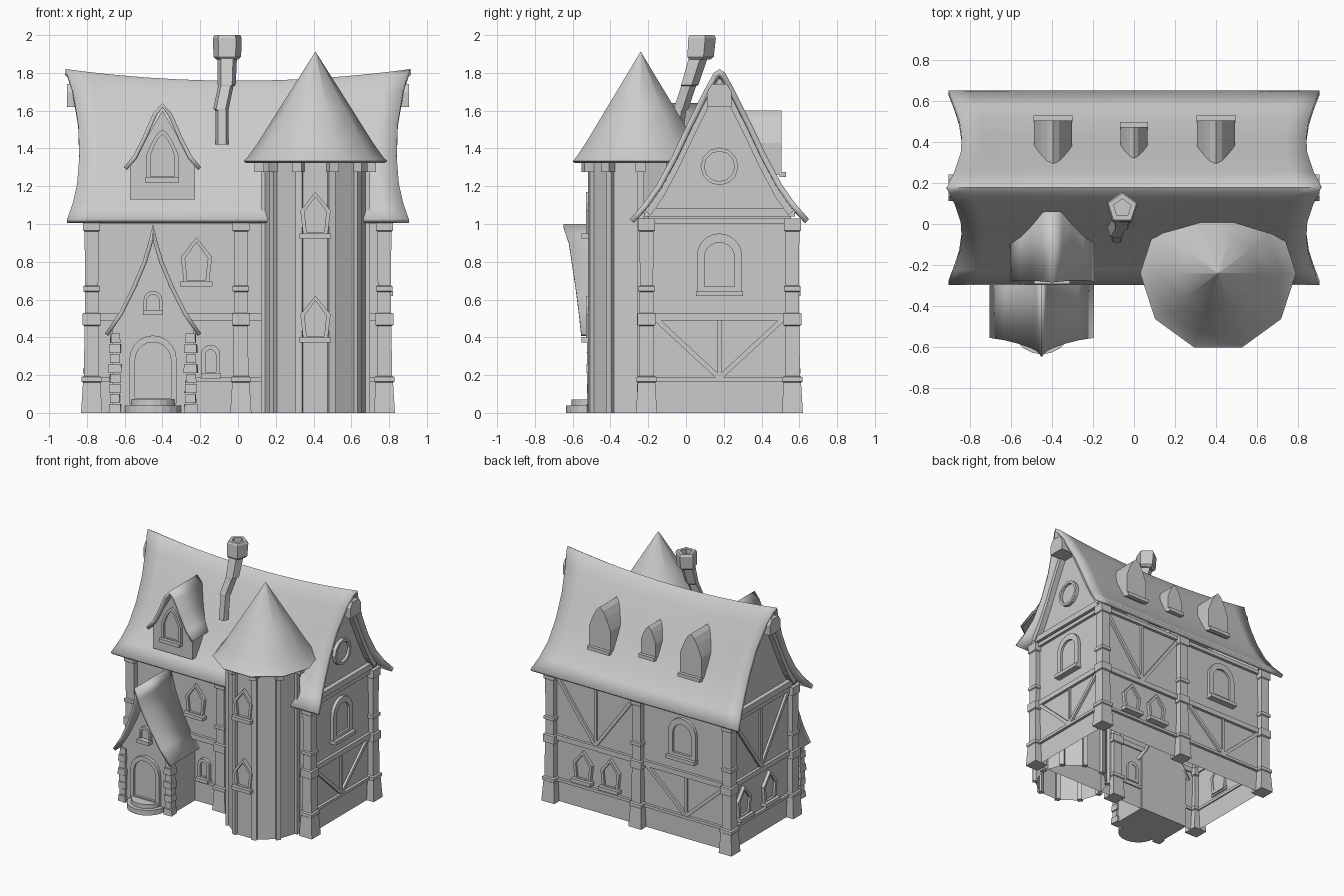
import bpy, bmesh, math, random
from mathutils import Matrix, Vector

if "Cube" in bpy.data.objects:
    bpy.data.objects.remove(bpy.data.objects["Cube"])
random.seed(4)

grey = bpy.data.materials.new("plain_grey")
grey.use_nodes = True
grey.diffuse_color = (0.6, 0.6, 0.6, 1)
grey.node_tree.nodes["Principled BSDF"].inputs["Base Color"].default_value = (0.6, 0.6, 0.6, 1)


def finish(name, bm, smooth=None, recalc=True):
    if recalc:
        bmesh.ops.recalc_face_normals(bm, faces=bm.faces)
    mesh = bpy.data.meshes.new(name)
    bm.to_mesh(mesh)
    bm.free()
    mesh.materials.append(grey)
    ob = bpy.data.objects.new(name, mesh)
    bpy.context.collection.objects.link(ob)
    if smooth:
        bpy.ops.object.select_all(action='DESELECT')
        ob.select_set(True)
        bpy.context.view_layer.objects.active = ob
        bpy.ops.object.shade_smooth_by_angle(angle=math.radians(smooth))
    return ob


def skin(bm, loops, closed=True):
    """Join successive point loops with quads."""
    vs = [[bm.verts.new(p) for p in loop] for loop in loops]
    n = len(vs[0])
    for a, b in zip(vs, vs[1:]):
        for i in range(n if closed else n - 1):
            j = (i + 1) % n
            bm.faces.new((a[i], a[j], b[j], b[i]))
    return vs


def loft(name, rings, n, turn=0.0, caps=True, smooth=None):
    """Polygon sections (x, y, z, radius) joined into a column."""
    bm = bmesh.new()
    angs = [turn + math.tau * i / n for i in range(n)]
    vs = skin(bm, [[(x + r * math.cos(a), y + r * math.sin(a), z) for a in angs] for x, y, z, r in rings])
    if caps:
        bm.faces.new(vs[0])
        bm.faces.new(vs[-1])
    return finish(name, bm, smooth)


def prism(name, M, pts, w0, w1, caps=True):
    bm = bmesh.new()
    vs = skin(bm, [[M @ Vector((u, v, w)) for u, v in pts] for w in (w0, w1)])
    if caps:
        bm.faces.new(vs[0])
        bm.faces.new(vs[1])
    return finish(name, bm)


def frame(name, M, outer, inner, w0, w1):
    bm = bmesh.new()
    loops = [(outer, w0), (outer, w1), (inner, w1), (inner, w0), (outer, w0)]
    skin(bm, [[M @ Vector((u, v, w)) for u, v in pts] for pts, w in loops])
    return finish(name, bm)


def rect(u0, u1, v0, v1):
    return [(u0, v0), (u1, v0), (u1, v1), (u0, v1)]


def bar(name, M, a, b, width, w1):
    """Straight timber between two wall points."""
    a, b = Vector(a), Vector(b)
    s = Vector((a.y - b.y, b.x - a.x)).normalized() * width / 2
    prism(name, M, [a - s, b - s, b + s, a + s], -0.005, w1)


def sheet(name, rows, thick, smooth=40):
    """Roof skin given as rows from one eave to the other, thickened inward."""
    bm = bmesh.new()
    skin(bm, rows, closed=False)
    bmesh.ops.recalc_face_normals(bm, faces=bm.faces)
    bm.faces.ensure_lookup_table()
    if bm.faces[0].normal.z < 0:
        bmesh.ops.reverse_faces(bm, faces=bm.faces)
    ob = finish(name, bm, smooth, recalc=False)
    mod = ob.modifiers.new("thickness", 'SOLIDIFY')
    mod.thickness, mod.offset = thick, -1


def wall_frame(origin, u, w):
    M = Matrix((Vector(u), Vector((0, 0, 1)), Vector(w))).transposed().to_4x4()
    M.translation = origin
    return M


def outline(kind, u, v, w, h):
    """Window outline standing on height v."""
    if kind == "pent":
        return [(u - .4*w, v), (u + .4*w, v), (u + .5*w, v + .58*h), (u, v + h), (u - .5*w, v + .58*h)]
    n, r = 10, w / 2
    rise = r if kind == "arch" else .5 * h
    top = []
    for i in range(n + 1):
        t = math.pi * i / n
        bump = math.sin(t) if kind == "arch" else 1 - abs(math.cos(t)) ** 1.6
        top.append((u + r * math.cos(t), v + h - rise + rise * bump))
    return [(u - r, v), (u + r, v)] + top


def window(name, M, kind, u, v, w, h, t=0.022, out=0.025, sill=True):
    inner = outline(kind, u, v + t, w - 2 * t, h - 2.2 * t)
    frame(name + "_frame", M, outline(kind, u, v, w, h), inner, -0.02, out)
    prism(name + "_pane", M, inner, -0.015, out * 0.3)
    if sill:
        prism(name + "_sill", M, rect(u - .52*w, u + .52*w, v - .012, v + .016), -0.01, out + 0.025)


# Wall planes: u runs along the wall, v is up, w points outward
CY, HX, HY = 0.177, 0.77, 0.378
front = wall_frame((0, CY - HY, 0), (1, 0, 0), (0, -1, 0))
back = wall_frame((0, CY + HY, 0), (-1, 0, 0), (0, 1, 0))
right = wall_frame((HX, CY, 0), (0, 1, 0), (1, 0, 0))
left = wall_frame((-HX, CY, 0), (0, -1, 0), (-1, 0, 0))
ground = Matrix.Identity(4)

# House body
prism("house_walls", ground, rect(-HX, HX, CY - HY, CY + HY), 0, 1.04, caps=False)
for name, M, half in (("front", front, HX), ("back", back, HX), ("right", right, HY), ("left", left, HY)):
    for part, v0, v1 in (("low", .165, .187), ("middle", .49, .53), ("top", 1.0, 1.03)):
        prism(f"{name}_{part}_beam", M, rect(-half, half, v0, v1), -0.01, 0.022)

# Timber posts with collars
POST = [(0, .056), (.16, .046), (.165, .053), (.19, .053), (.195, .04), (.46, .038), (.465, .048), (.525, .048),
        (.53, .036), (.64, .036), (.645, .044), (.67, .044), (.675, .035), (.96, .037), (.965, .045), (1.03, .045)]
for side, y in (("front", CY - HY - .008), ("back", CY + HY + .008)):
    for x in (-.775, .015, .775):
        loft(side + "_post", [(x, y, z, r * math.sqrt(2)) for z, r in POST], 4, math.pi / 4)


# V braces with a centre stud
def braces(name, M, u0, u1, v0, v1):
    mid = (u0 + u1) / 2
    bar(name + "_stud", M, (mid, v0), (mid, v1), .022, .014)
    for u in (u0, u1):
        bar(name + "_brace", M, (u, v1), (mid, v0), .026, .018)


braces("right_lower", right, -.34, .34, .185, .5)
braces("left_upper", left, -.34, .34, .53, 1.0)
braces("back_upper", back, -.74, -.05, .53, 1.0)
braces("back_lower", back, .05, .74, .185, .5)

# Wall windows
window("front_pointed_window", front, "pent", -.22, .68, .165, .25)
window("front_small_window", front, "arch", -.145, .195, .1, .165)
for name, M, u in (("right", right, 0), ("back", back, .37)):
    window(name + "_arched_window", M, "arch", u, .63, .24, .32, t=.04)
for M, us in ((back, (-.5, -.26)), (left, (-.22, .1))):
    for u in us:
        window("lower_pointed_window", M, "pent", u, .22, .165, .24)

# Main roof: half profile of offset from ridge, height, half length
MAIN = [(0, 1.82, .912), (.03, 1.8, .9), (.08, 1.71, .875), (.17, 1.53, .845), (.25, 1.36, .84), (.33, 1.21, .852),
        (.4, 1.11, .875), (.475, 1.025, .905)]
full = [(-d, z, e) for d, z, e in MAIN[:0:-1]] + MAIN
rows = []
for d, z, e in full:
    sag = .062 * (z - 1.025) / .8
    rows.append([(e * t, CY + d, z - sag * (1 - t * t)) for t in [i / 8 - 1 for i in range(17)]])
sheet("main_roof", rows, .03, 50)

# Gables, rafters and ridge beam ends
for name, M, s in (("right", right, 1), ("left", left, -1)):
    prism(name + "_gable", M, [(d, z - .05) for d, z, e in full if abs(d) < .44], -.02, 0)
    for k in (-1, 1):
        rib = [(k * d, z - .03) for d, z, e in MAIN[1:-1]]
        rib += [(k * max(d - .035, 0), z - .065) for d, z, e in MAIN[-2:0:-1]]
        prism(name + "_rafter", M, rib, -.01, .045)
    prism(name + "_tie_beam", M, rect(-.4, .4, 1.04, 1.085), -.01, .035)
    prism(name + "_ridge_beam", M, [(-.065, 1.62), (.065, 1.62), (.065, 1.7), (.04, 1.74), (-.04, 1.74), (-.065, 1.7)],
          -.02, .135)


def disc(r):
    return [(r * math.cos(math.tau * i / 12), 1.305 + r * math.sin(math.tau * i / 12)) for i in range(12)]


frame("round_window_frame", right, disc(.1), disc(.08), -.01, .028)
prism("round_window_pane", right, disc(.08), -.01, .008)

# Back dormers
for x, w, v, h, y in ((-.395, .185, 1.26, .34, .505), (0, .13, 1.3, .24, .472), (.4, .185, 1.26, .34, .505)):
    M = wall_frame((x, y, 0), (-1, 0, 0), (0, 1, 0))
    prism("back_dormer", M, outline("gothic", 0, v, w, h), -.24, -.012)
    window("back_dormer_window", M, "gothic", 0, v, w, h, t=.025, out=0, sill=True)


def gable_roof(name, cx, profile, y_back, thick):
    half = [(d, z, y) for d, z, y in profile]
    pts = [(-d, z, y) for d, z, y in half[:0:-1]] + half
    sheet(name, [[(cx + d, y, z), (cx + d, y_back, z)] for d, z, y in pts], thick, 30)
    return [(d, z) for d, z, y in pts]


# Front dormer
gable_roof("front_dormer_roof", -.4, [(0, 1.64, -.285), (.05, 1.585, -.28), (.105, 1.46, -.275),
                                      (.155, 1.36, -.275), (.205, 1.3, -.28)], .06, .022)
M = wall_frame((-.4, -.245, 0), (1, 0, 0), (0, -1, 0))
prism("front_dormer_body", M, [(-.172, 1.13), (.172, 1.13), (.172, 1.3), (.1, 1.43), (0, 1.6), (-.1, 1.43), (-.172, 1.3)],
      -.3, 0)
window("front_dormer_window", M, "gothic", 0, 1.23, .17, .27, out=.022)

# Porch
PX = -.45
porch = wall_frame((PX, -.5, 0), (1, 0, 0), (0, -1, 0))
gable_roof("porch_roof", PX, [(0, 1.0, -.648), (.025, .9, -.62), (.055, .8, -.605), (.11, .67, -.585),
                              (.18, .53, -.567), (.255, .42, -.555)], -.19, .022)
prism("porch_walls", porch, [(-.215, 0), (.215, 0), (.215, .44), (.15, .55), (.085, .67), (0, .92),
                             (-.085, .67), (-.15, .55), (-.215, .44)], -.31, 0)
window("porch_window", porch, "arch", 0, .53, .1, .115, t=.016)
window("door", porch, "arch", 0, .05, .25, .36, t=.03, sill=False)
for sx in (-1, 1):
    for i in range(8):
        g = (.024 if i % 2 else .031) + random.uniform(0, .005)
        loft("porch_stone", [(PX + sx * .2, -.49, i * .053, g * 1.41), (PX + sx * .2, -.49, i * .053 + .048, g * 1.35)],
             4, math.pi / 4 + random.uniform(-.1, .1))
loft("lower_step", [(PX, -.485, 0, .15), (PX, -.485, .04, .15)], 20)
loft("upper_step", [(PX, -.485, .04, .12), (PX, -.485, .072, .12)], 20)

# Tower
TX, TY, N = .41, -.24, 10
turn = -math.pi / 2 + math.pi / N
loft("tower_wall", [(TX, TY, 0, .272), (TX, TY, 1.34, .272)], N, turn, caps=False)
for i in range(N):
    a = turn + math.tau * i / N
    c, s = math.cos(a), math.sin(a)
    loft("tower_post", [(TX + .27 * c, TY + .27 * s, z, .026) for z in (0, 1.33)], 4, a + math.pi / 4)
    loft("tower_bracket", [(TX + .295 * c, TY + .295 * s, z, .038) for z in (1.275, 1.335)], 4, a + math.pi / 4)
face = wall_frame((TX, TY - .259, 0), (1, 0, 0), (0, -1, 0))
for v in (.385, .935):
    window("tower_window", face, "pent", 0, v, .16, .235, out=.03)
loft("tower_roof", [(TX, TY, 1.335, .26), (TX, TY, 1.322, .365), (TX, TY, 1.333, .38), (TX, TY, 1.35, .362),
                    (TX, TY, 1.43, .305), (TX, TY, 1.6, .198), (TX, TY, 1.91, .002)], N, turn, smooth=40)

# Crooked chimney with a hollow cap
loft("chimney_stack", [(-.085, -.06, 1.42, .036), (-.085, -.035, 1.6, .036), (-.09, -.03, 1.61, .043),
                       (-.065, .01, 1.73, .043), (-.06, .015, 1.735, .05), (-.058, .06, 1.88, .055)], 5, .3)
loft("chimney_cap", [(-.058, .068, 1.87, .06), (-.057, .07, 1.885, .077), (-.057, .078, 1.985, .08), (-.057, .078, 2.0, .072),
                     (-.057, .078, 2.0, .045), (-.057, .078, 1.95, .045)], 5, .3)
